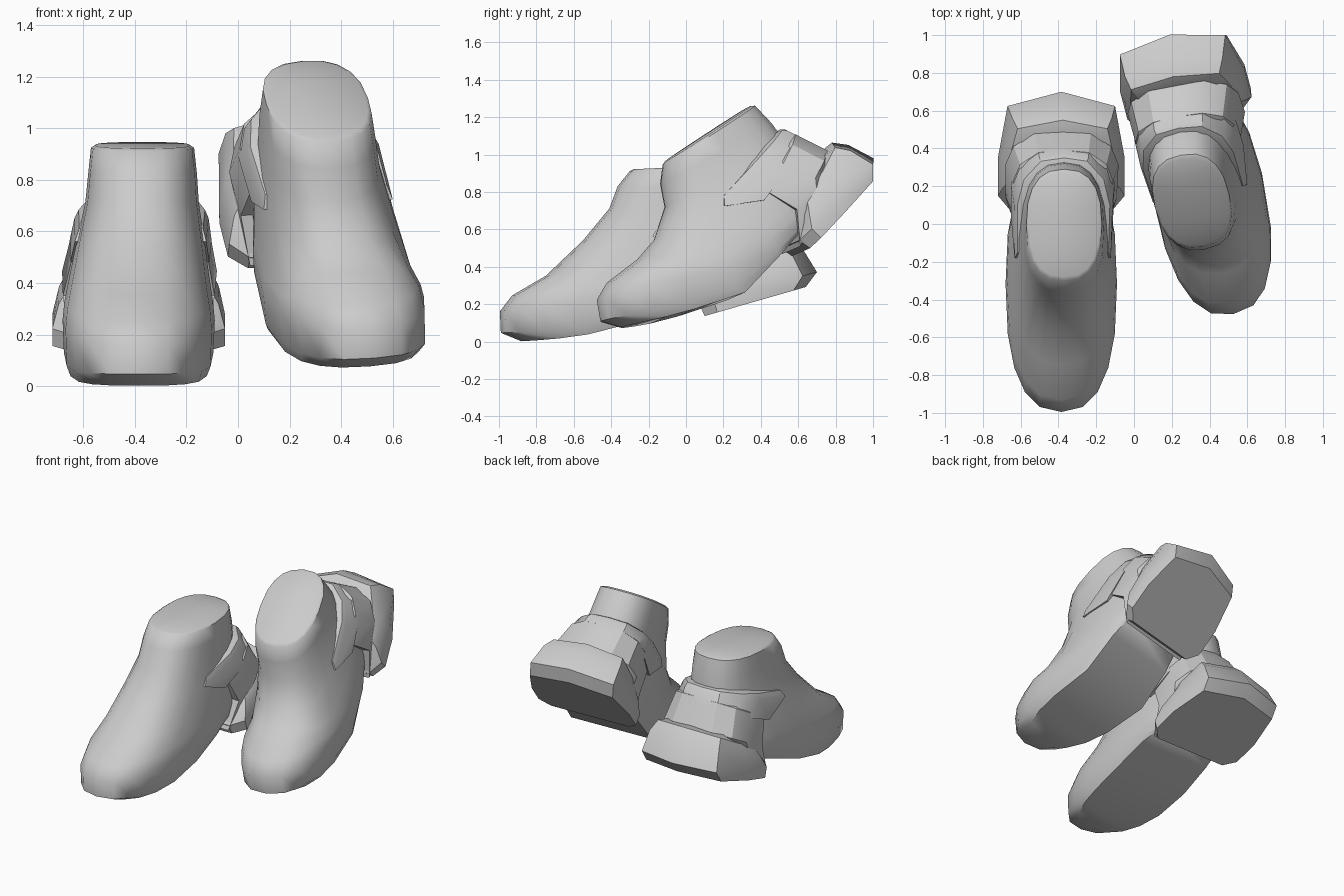
import bpy, bmesh, math
from mathutils import Matrix, Vector

if "Cube" in bpy.data.objects:
    bpy.data.objects.remove(bpy.data.objects["Cube"])

# Half outlines from back (v=1) to front (v=-1), mirrored in x
def mirror_outline(half):
    return half + [(-u, v) for u, v in reversed(half[1:-1])]

def super_outline(n, e):
    half = []
    for i in range(n + 1):
        a = math.pi * i / n
        s, c = math.sin(a), math.cos(a)
        half.append((abs(s) ** (2 / e) if 0 < i < n else 0,
                     math.copysign(abs(c) ** (2 / e), c)))
    return mirror_outline(half)

EGG = super_outline(10, 2.5)
BLOCK = mirror_outline([(0, 1), (.85, .76), (1, -.1), (1, -.75), (.8, -1), (0, -1)])
CUFF = mirror_outline([(0, 1), (.5, .93), (.86, .55), (1, 0), (.98, -1), (0, -1)])

# Loft of tilted rings: (front y, front z, back y, back z, half width)
PARTS = {
    "foot_upper": (EGG, [
        (-.88, -.01, .30, .27, .275), (-.99, .035, .34, .29, .29),
        (-.995, .15, .36, .34, .295), (-.93, .235, .36, .40, .288),
        (-.75, .34, .36, .50, .27), (-.55, .53, .34, .60, .245),
        (-.41, .70, .33, .70, .22), (-.365, .82, .32, .80, .211),
        (-.30, .90, .29, .925, .20), (-.28, .91, .27, .935, .185)]),
    "heel_block": (BLOCK, [
        (.10, .125, .64, .28, .335), (.07, .19, .70, .36, .335),
        (.13, .28, .62, .49, .31), (.17, .33, .55, .545, .28),
        (.17, .34, .45, .53, .24)]),
    "heel_counter": (CUFF, [
        (.06, .16, .46, .46, .275), (.14, .34, .49, .53, .30),
        (.06, .50, .39, .69, .265), (.06, .52, .30, .70, .23)]),
    "ankle_collar": (CUFF, [
        (.02, .47, .42, .64, .275), (-.18, .55, .37, .73, .26),
        (-.15, .60, .35, .745, .245), (-.12, .61, .27, .75, .21)]),
}

# Inward ankle lean, toe bend with instep bulge, then rigid placement
def pose(p, bend, lean, mat):
    p = p + Vector((lean * max(0, min(1, (p.z - .35) / .4)), 0, 0))
    t = max(0, min(1, (-p.y - .6 * p.z) / .5))
    w = t * t * (3 - 2 * t)
    bulge = .5 * bend * w * (1 - w) if p.z > .25 else 0
    pivot = Vector((0, -.25, .3))
    p = pivot + Matrix.Rotation(-bend * w, 3, 'X') @ (p - pivot)
    return mat @ (p - Vector((0, bulge, 0)))

def build(name, outline, rings, bend, lean, mat):
    bm = bmesh.new()
    n = len(outline)
    loops = []
    for yf, zf, yb, zb, w in rings:
        loop = []
        for u, v in outline:
            k = (v + 1) / 2
            # sag under the ball of the foot leaves a raised arch behind it
            sag = .05 * math.sin(math.pi * min(1, k / .75)) if outline is EGG and zf < .1 else 0
            co = Vector((u * w, yf + (yb - yf) * k, zf + (zb - zf) * k - sag))
            loop.append(bm.verts.new(pose(co, bend, lean, mat)))
        loops.append(loop)
    for a, b in zip(loops, loops[1:]):
        for i in range(n):
            j = (i + 1) % n
            bm.faces.new((a[i], a[j], b[j], b[i]))
    # Caps made of strips across the outline
    for loop in (loops[0], loops[-1]):
        for i in range(n // 2):
            vs = [loop[i], loop[i + 1], loop[n - i - 1], loop[(n - i) % n]]
            bm.faces.new(list(dict.fromkeys(vs)))
    bmesh.ops.recalc_face_normals(bm, faces=bm.faces[:])
    me = bpy.data.meshes.new(name)
    bm.to_mesh(me)
    bm.free()
    ob = bpy.data.objects.new(name, me)
    bpy.context.collection.objects.link(ob)
    bpy.ops.object.select_all(action='DESELECT')
    ob.select_set(True)
    bpy.context.view_layer.objects.active = ob
    bpy.ops.object.shade_smooth_by_angle(angle=math.radians(46 if outline is EGG else 30))

# Planted shoe and raised-heel shoe
R = lambda deg, axis: Matrix.Rotation(math.radians(deg), 4, axis)
planted = Matrix.Translation((-.385, 0, .012))
raised = (Matrix.Translation((.275, .72, .57)) @ R(10.5, 'Z') @ R(-4.5, 'Y')
          @ R(30, 'X') @ Matrix.Translation((0, -.24, -.15)))
for side, bend, lean, mat in (("left", 0, .015, planted),
                              ("right", math.radians(23.5), -.035, raised)):
    for part, (outline, rings) in PARTS.items():
        build(side + "_" + part, outline, rings, bend, lean, mat)
